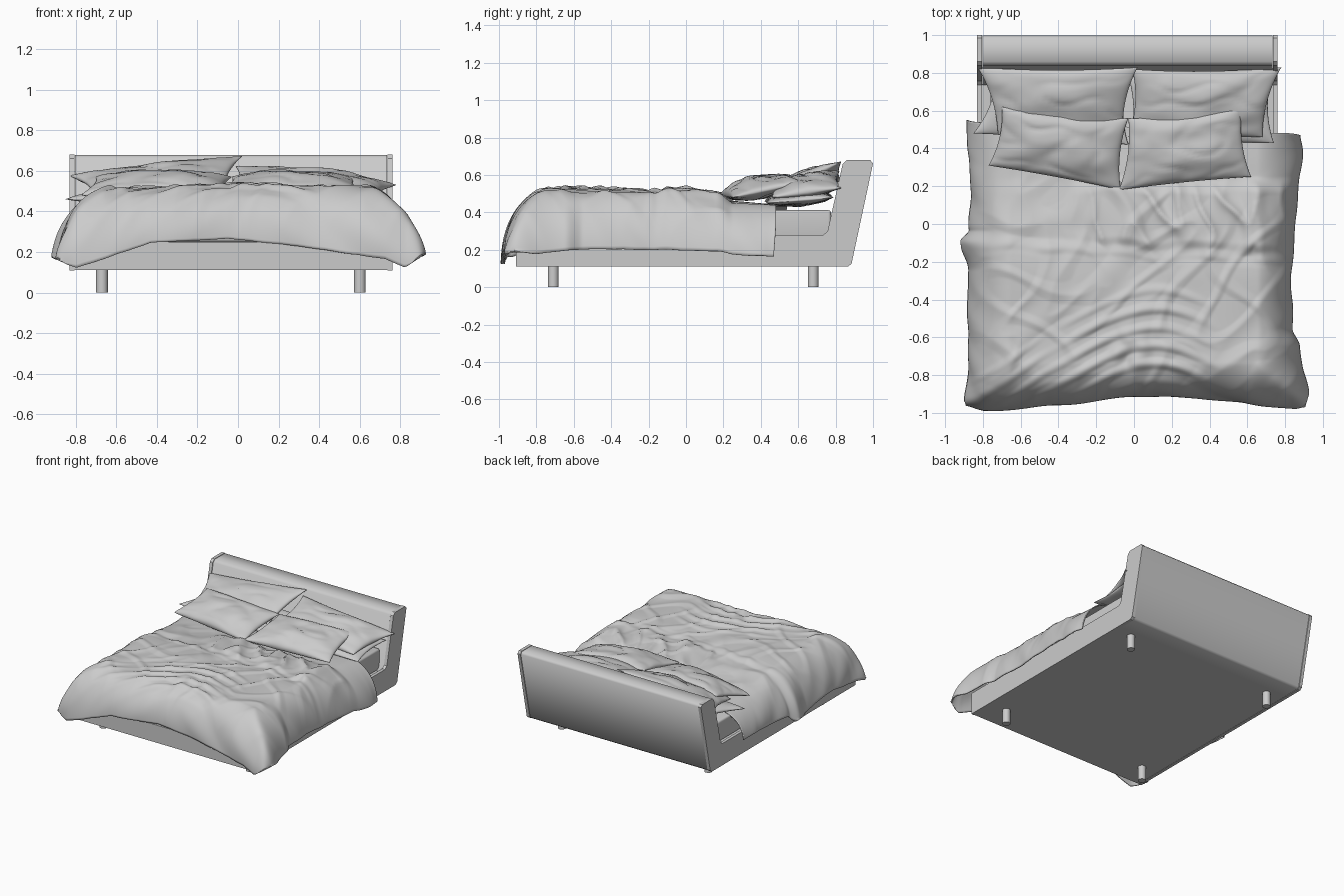
import bpy, bmesh, math
from mathutils import Vector, noise

if "Cube" in bpy.data.objects:
    bpy.data.objects.remove(bpy.data.objects["Cube"])

mat = bpy.data.materials.new("soft grey")
mat.diffuse_color = (0.6, 0.6, 0.6, 1)
mat.use_nodes = True
mat.node_tree.nodes["Principled BSDF"].inputs["Base Color"].default_value = mat.diffuse_color


def finish(name, bm, angle=35):
    bmesh.ops.recalc_face_normals(bm, faces=bm.faces[:])
    me = bpy.data.meshes.new(name)
    bm.to_mesh(me)
    bm.free()
    me.materials.append(mat)
    me.shade_smooth()
    me.set_sharp_from_angle(angle=math.radians(angle))
    ob = bpy.data.objects.new(name, me)
    bpy.context.collection.objects.link(ob)
    return ob


def box(name, x0, x1, y0, y1, z0, z1, bevel=0.0):
    bm = bmesh.new()
    bmesh.ops.create_cube(bm, size=1)
    for v in bm.verts:
        v.co = ((x0 + x1) / 2 + v.co.x * (x1 - x0),
                (y0 + y1) / 2 + v.co.y * (y1 - y0),
                (z0 + z1) / 2 + v.co.z * (z1 - z0))
    if bevel:
        bmesh.ops.bevel(bm, geom=bm.edges[:], offset=bevel, segments=4,
                        profile=0.5, affect='EDGES')
    return finish(name, bm)


def extrude_x(name, profile, x0, x1, angle=35):
    bm = bmesh.new()
    f = bm.faces.new([bm.verts.new((x0, y, z)) for y, z in profile])
    r = bmesh.ops.extrude_face_region(bm, geom=[f])
    for v in r['geom']:
        if isinstance(v, bmesh.types.BMVert):
            v.co.x = x1
    return finish(name, bm, angle)


def interp(t, pts, soft=True):
    # piecewise curve through (position, value) points
    if t <= pts[0][0]:
        return pts[0][1]
    for (a, p), (b, q) in zip(pts, pts[1:]):
        if t <= b:
            k = (t - a) / (b - a)
            return p + (q - p) * (k * k * (3 - 2 * k) if soft else k)
    return pts[-1][1]


def nz(x, y, s, seed=0.0):
    return noise.noise(Vector((x * s, y * s, seed)))


def step(t, a, b):
    return interp(t, [(a, 0), (b, 1)])


def grid_faces(bm, rows):
    for r0, r1 in zip(rows, rows[1:]):
        for i in range(len(r0) - 1):
            bm.faces.new((r0[i], r0[i + 1], r1[i + 1], r1[i]))


# Frame: side panels, headboard, base and legs
CX = -0.035
side = [(-0.91, .11), (0.865, .11), (0.885, .125), (1.0, .662), (0.985, .68), (0.86, .68),
        (0.838, .66), (0.757, .30), (0.735, .28), (-0.91, .28)]
extrude_x("left_side_panel", side, CX - 0.795, CX - 0.77)
extrude_x("right_side_panel", side, CX + 0.77, CX + 0.795)
head = [(0.735, .25), (0.735, .112), (0.865, .112), (0.882, .125), (0.997, .66), (0.983, .678),
        (0.86, .678), (0.84, .66), (0.76, .28)]
extrude_x("headboard", head, CX - 0.768, CX + 0.768, 80)
box("bed_base", CX - 0.77, CX + 0.77, -0.908, 0.74, 0.112, 0.25)
for i, (sx, y) in enumerate([(-1, -.71), (1, -.71), (-1, .68), (1, .68)]):
    bm = bmesh.new()
    bmesh.ops.create_cone(bm, cap_ends=True, segments=24, radius1=0.029, radius2=0.029, depth=0.115)
    for v in bm.verts:
        v.co += Vector((CX + sx * 0.635, y, 0.0575))
    finish("leg_%d" % (i + 1), bm)

# Mattress
box("mattress", CX - 0.725, CX + 0.725, -0.85, 0.775, 0.25, 0.412, 0.015)

# Duvet outline and height curves
RIGHT = [(-0.97, .90), (-.9, .91), (-.65, .87), (-.55, .83), (-.2, .83), (0, .85), (.4, .89), (.48, .88)]
LEFT = [(-0.95, .88), (-.6, .87), (-.25, .875), (-.1, .92), (-.03, .86), (.3, .86), (.52, .885)]
FRONT = [(-.9, -.95), (-.78, -.985), (-.4, -.95), (0, -.91), (.3, -.91), (.7, -.955), (.9, -.965)]
HEM = [(-.92, .17), (-.79, .115), (-.43, .24), (-.05, .262), (.3, .225), (.72, .16), (.82, .12), (.92, .19)]
TOP = [(-.8, .495), (-.3, .495), (0, .475), (.25, .45), (.5, .437)]


def wrinkles(x, y):
    line = y + 0.15 + 0.05 * x + 0.05 * nz(x, 0, 4, 3)
    low = 1 - step(line, -0.06, 0.01)
    # creases sweeping from the left corner, over the middle and down again
    f = y + 0.62 * math.sqrt((x - 0.12) ** 2 + 0.06)
    phase = f * 32 + 2.5 * nz(x, y, 2.2, 1)
    ridge = (0.5 + 0.5 * math.cos(2 * phase)) ** 2
    mask = step(f, -0.72, -0.6) * (1 - step(f, -0.25, -0.12)) * (1 - step(x, 0.2, 0.5))
    mask *= 0.55 + 0.8 * nz(x, y, 3.5, 14)
    w = low * (0.02 * ridge * max(mask, 0) + 0.012)
    # folded edge across the middle
    w += (0.014 + 0.016 * nz(x, 0, 6, 6)) * math.exp(-(line / 0.03) ** 2)
    # gathered heap below the right pillows
    heap = step(x, -0.45, 0.0) * (1 - step(y - 0.05 * nz(x, 0, 4, 8), 0.16, 0.25)) * step(line, 0, 0.08)
    rid = 1 - 2 * abs(nz(x + 0.35 * y + 0.04 * nz(x, y, 5, 2), y * 0.5, 5, 5))
    w += heap * (0.015 + 0.03 * max(rid, 0) ** 2)
    # general creases
    crease = max(0, 1 - abs(nz(x + 0.5 * y, y, 3, 9)) * 4)
    crease += max(0, 1 - abs(nz(x - 0.8 * y, 0.6 * y, 4, 19)) * 5)
    w += 0.009 * crease * (1 - step(y, 0.15, 0.3)) + 0.012 * nz(x, y, 3, 12)
    # crumple near the foot
    r = math.hypot(x + 0.02, (y + 0.67) * 1.2)
    w += 0.03 * math.exp(-(r / 0.11) ** 2) * (0.4 + 1.2 * nz(x, y, 11, 4))
    return w


# Duvet: flat top that rolls over the two sides and the foot
N, M = 180, 180
UF, VF = 0.74, 0.18
bm = bmesh.new()
rows = []
for j in range(M + 1):
    v = j / M
    tv = max(0, (VF - v) / VF)
    sv = math.sin(tv * math.pi / 2)
    row = []
    for i in range(N + 1):
        u = -1 + 2 * i / N
        tu = max(0, (abs(u) - UF) / (1 - UF))
        su = 0.2 * tu + 0.8 * math.sin(tu * math.pi / 2)
        sgn = 1 if u > 0 else -1
        yb = 0.51 - 0.04 * u + 0.015 * nz(u, 0, 4, 2)
        y_flat = -0.74 + (yb + 0.74) * max(0, (v - VF) / (1 - VF))
        X = interp(y_flat - 0.22 * sv, RIGHT if sgn > 0 else LEFT)
        inner = 0.66
        x = u / UF * inner if tu == 0 else sgn * (inner + (X - inner) * su)
        y = y_flat + (interp(x, FRONT) + 0.74) * sv
        # side and foot drops blended at the corners
        top = interp(y, TOP) - 0.01 * (x / 0.7) ** 2
        hem_z = interp(y, [(-.9, .17), (-.5, .2), (0, .19), (.45, .165)]) if sgn > 0 else \
            interp(y, [(-.9, .17), (-.5, .21), (-.1, .15), (0, .22), (.5, .25)])
        dx = (top - hem_z) * (0.2 * tu + 0.8 * (1 - math.cos(tu * math.pi / 2)))
        dy = (top - interp(x, HEM, False)) * (0.1 * tv + 0.9 * (1 - math.cos(tv * math.pi / 2)))
        limit = top - min(interp(x, HEM, False), 0.2)
        drop = min((dx ** 3 + dy ** 3) ** (1 / 3), limit)
        t = max(tu, tv)
        z = top - drop + wrinkles(x, y) * (1 - 0.75 * t)
        # soft hanging folds
        if tu > 0:
            x += sgn * tu * 0.02 * nz(y + 0.5 * z, z * 0.4, 6, 20 + sgn)
        if tv > 0:
            y = max(y + tv * 0.02 * nz(x + sgn * z, z * 0.4, 4, 30), -0.995)
        row.append(bm.verts.new((x, y, z)))
    rows.append(row)
grid_faces(bm, rows)
duvet = finish("duvet", bm, 70)
sol = duvet.modifiers.new("thickness", 'SOLIDIFY')
sol.thickness = 0.008
sol.offset = -1


def pillow(name, c, up, down, seed):
    # c: back-left, back-right, front-right, front-left corners
    c = [Vector(p) for p in c]
    normal = (c[1] - c[3]).cross(c[0] - c[2]).normalized()
    if normal.z < 0:
        normal.negate()
    n = 36
    bm = bmesh.new()
    for s, thick in ((1, up), (-1, down)):
        rows = []
        for j in range(n + 1):
            row = []
            for i in range(n + 1):
                a, b = -math.cos(math.pi * i / n), -math.cos(math.pi * j / n)
                pa = a * (1 - 0.07 * (1 - b * b))
                pb = b * (1 - (0.09 if b > 0 else 0.04) * (1 - a * a))
                p = (c[3].lerp(c[2], (pa + 1) / 2)).lerp(c[0].lerp(c[1], (pa + 1) / 2), (pb + 1) / 2)
                h = (max(0, (1 - a * a) * (1 - b * b))) ** 0.45
                h *= 1 + 0.3 * nz(a, b, 1.6, seed) - 0.12 * max(0, 1 - 5 * abs(nz(a, b, 1.5, seed + 7)))
                row.append(bm.verts.new(p + normal * (s * thick * h)))
            rows.append(row)
        grid_faces(bm, rows)
    bmesh.ops.remove_doubles(bm, verts=bm.verts[:], dist=0.0005)
    finish(name, bm, 80)


# Pillows: bottom pair, rear pair leaning on the headboard, front pair
pillow("bottom_left_pillow", [(-.73, .78, .49), (-.03, .78, .48), (-.03, .42, .46), (-.85, .48, .46)], .05, .04, 1)
pillow("bottom_right_pillow", [(-.03, .78, .48), (.73, .79, .48), (.74, .43, .45), (-.03, .42, .46)], .05, .03, 2)
pillow("rear_left_pillow", [(-.83, .83, .575), (.02, .83, .672), (-.06, .46, .52), (-.72, .47, .50)], .055, .06, 3)
pillow("rear_right_pillow", [(-.01, .82, .62), (.78, .83, .53), (.68, .46, .48), (-.03, .46, .51)], .07, .05, 4)
pillow("front_left_pillow", [(-.70, .62, .57), (-.03, .56, .57), (-.07, .18, .49), (-.77, .31, .48)], .07, .05, 5)
pillow("front_right_pillow", [(-.03, .56, .57), (.57, .62, .56), (.62, .25, .48), (-.08, .18, .50)], .07, .05, 6)
